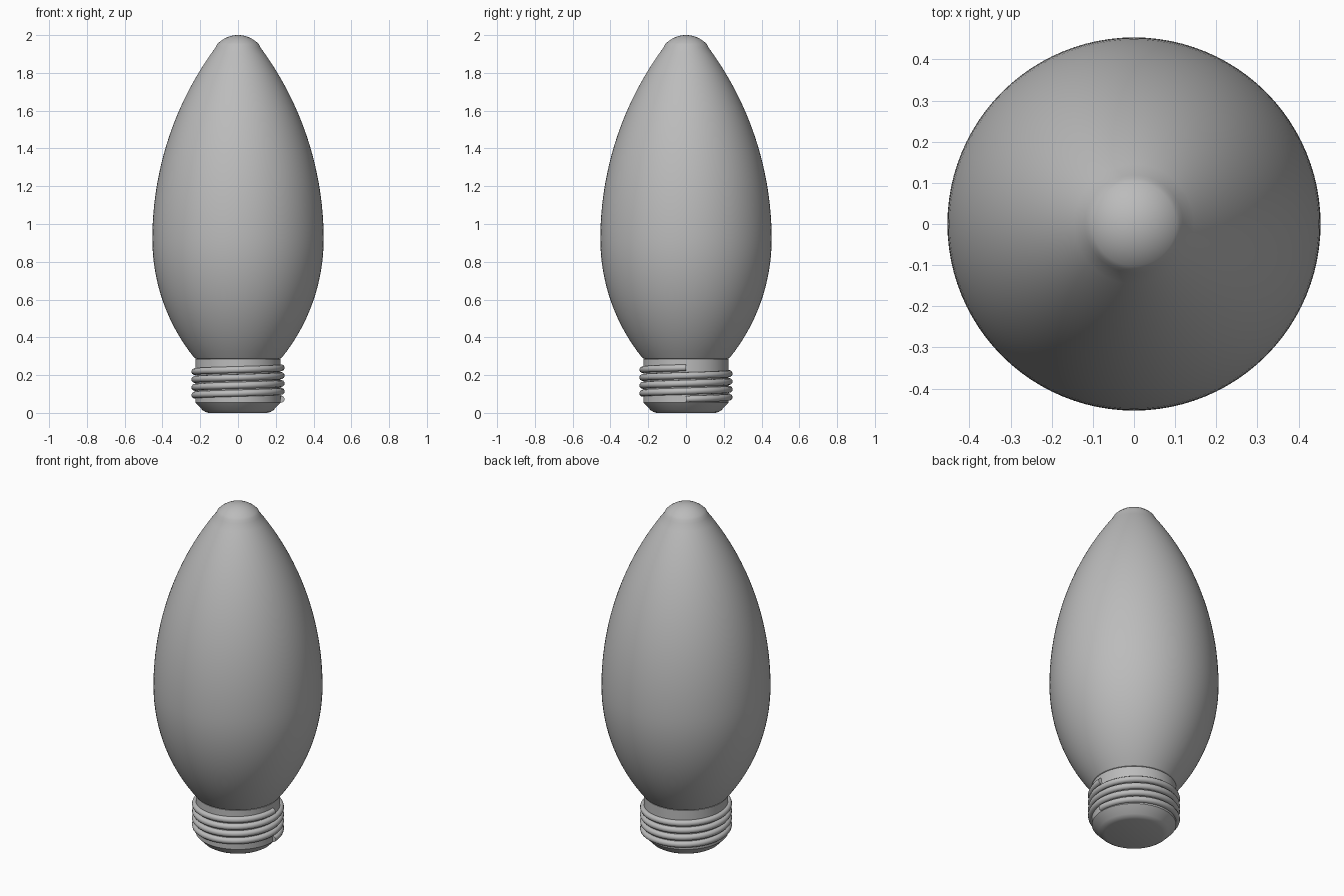
import bpy, bmesh, math

cube = bpy.data.objects.get("Cube")
if cube:
    bpy.data.objects.remove(cube)

GREY = 0.5
mat = bpy.data.materials.new("plain grey")
mat.use_nodes = True
mat.diffuse_color = (GREY, GREY, GREY, 1)
mat.node_tree.nodes["Principled BSDF"].inputs["Base Color"].default_value = mat.diffuse_color


def lathe(name, profile, sides=96, sharp=30):
    """Spin a (radius, height) profile around z."""
    bm = bmesh.new()
    verts = [bm.verts.new((r, 0, z)) for r, z in profile]
    edges = [bm.edges.new(pair) for pair in zip(verts, verts[1:])]
    bmesh.ops.spin(bm, geom=verts + edges, cent=(0, 0, 0), axis=(0, 0, 1),
                   angle=math.tau, steps=sides, use_duplicate=False)
    bmesh.ops.remove_doubles(bm, verts=bm.verts, dist=1e-4)
    bmesh.ops.recalc_face_normals(bm, faces=bm.faces)
    mesh = bpy.data.meshes.new(name)
    bm.to_mesh(mesh)
    bm.free()
    return finish(bpy.data.objects.new(name, mesh), sharp)


def finish(obj, sharp):
    """Link the object, colour it and shade it smooth."""
    bpy.context.collection.objects.link(obj)
    obj.data.materials.append(mat)
    bpy.ops.object.select_all(action="DESELECT")
    obj.select_set(True)
    bpy.context.view_layer.objects.active = obj
    if obj.type == "CURVE":
        bpy.ops.object.convert(target="MESH")
    bpy.ops.object.shade_smooth_by_angle(angle=math.radians(sharp))
    return obj


def arc(centre, radius, start, end, steps):
    """Points on a circle arc, angles in radians from the horizontal."""
    angles = [start + (end - start) * i / steps for i in range(steps + 1)]
    return [(centre[0] + radius * math.cos(a), centre[1] + radius * math.sin(a)) for a in angles]


# Glass: lower belly arc, long upper arc and a tangent round tip
WIDEST, BELLY_Z = 0.4535, 0.92
LOW_R, HIGH_R, TIP_R = 1.0, 1.705, 0.15
low_angle = -math.asin(0.63 / LOW_R)
tip_angle = math.radians(36.5)
lower = arc((WIDEST - LOW_R, BELLY_Z), LOW_R, low_angle, 0, 16)
upper = arc((WIDEST - HIGH_R, BELLY_Z), HIGH_R, 0, tip_angle, 24)
tip = arc((0, 2 - TIP_R), TIP_R, tip_angle, math.pi / 2, 10)
lathe("glass_bulb", [(0.2, 0.28)] + lower + upper[1:] + tip[1:])

# Screw base: flat contact end, rounded chamfer and straight neck
lathe("screw_base", [(0, 0), (0.155, 0), (0.172, 0.005), (0.187, 0.014), (0.226, 0.055),
                     (0.226, 0.285), (0, 0.285)])

# Thread: four turns of a ridge that climbs anticlockwise
TURNS, STEPS = 4, 64
curve = bpy.data.curves.new("thread", "CURVE")
curve.dimensions = "3D"
curve.bevel_depth = 0.018
curve.bevel_resolution = 3
curve.use_fill_caps = True
spline = curve.splines.new("POLY")
spline.points.add(TURNS * STEPS)
for i, point in enumerate(spline.points):
    a = math.tau * i / STEPS
    point.co = (0.229 * math.cos(a), 0.229 * math.sin(a), 0.073 + 0.0415 * i / STEPS, 1)
finish(bpy.data.objects.new("screw_thread", curve), 40)
